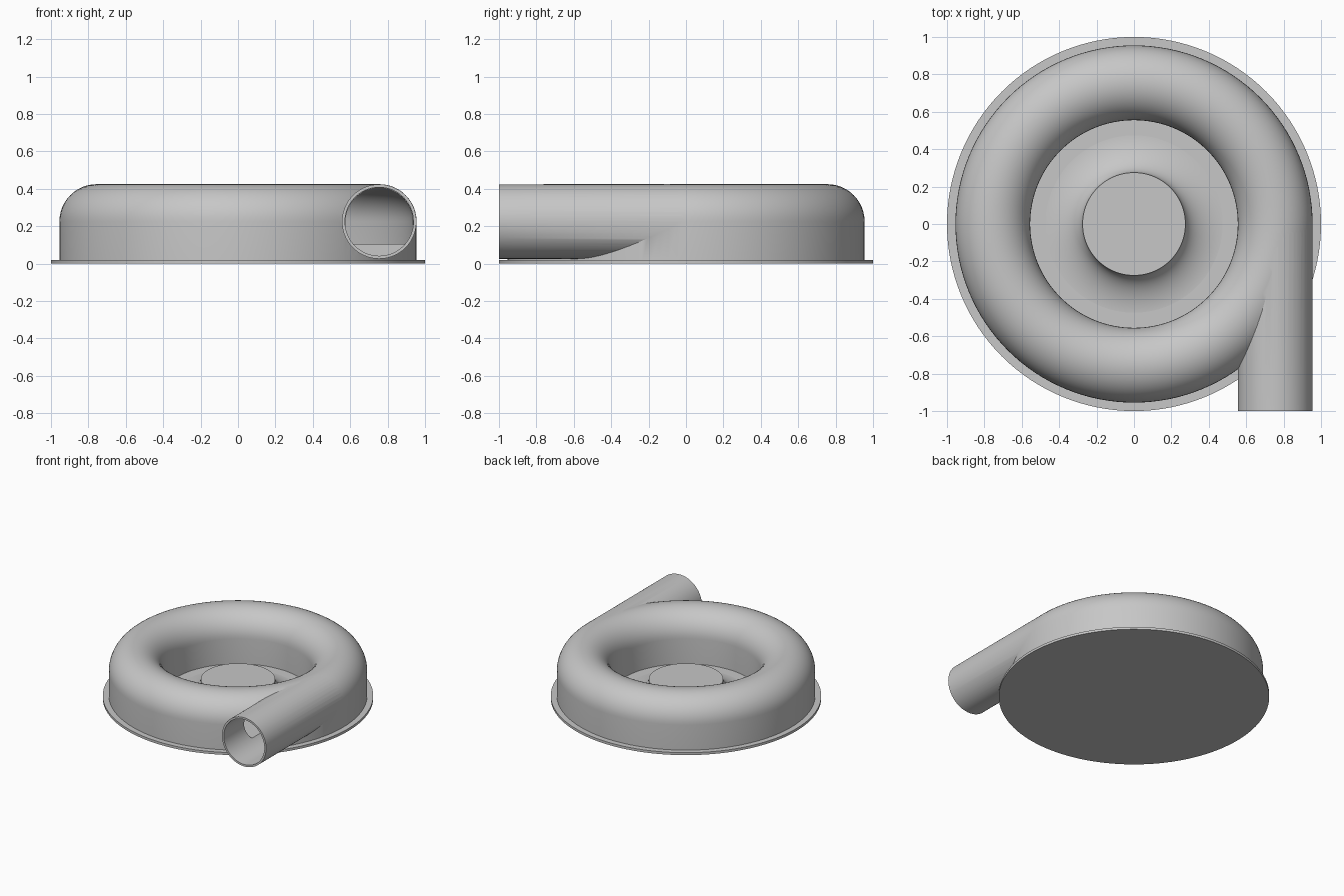
import bpy, bmesh, math
from mathutils import Matrix, Vector

default = bpy.data.objects.get("Cube")
if default:
    bpy.data.objects.remove(default, do_unlink=True)

RING, MID = 0.755, 0.225      # centre of the scroll section
TUBE, BORE = 0.2, 0.18        # outer and inner section radius

metal = bpy.data.materials.new("cast_grey")
metal.use_nodes = True
grey = (0.57, 0.57, 0.57, 1)
metal.diffuse_color = grey
metal.node_tree.nodes["Principled BSDF"].inputs["Base Color"].default_value = grey


def finish(name, bm):
    bmesh.ops.remove_doubles(bm, verts=bm.verts, dist=1e-5)
    bmesh.ops.recalc_face_normals(bm, faces=bm.faces)
    mesh = bpy.data.meshes.new(name)
    bm.to_mesh(mesh)
    bm.free()
    mesh.materials.append(metal)
    obj = bpy.data.objects.new(name, mesh)
    bpy.context.scene.collection.objects.link(obj)
    return obj


def revolve(name, profile, closed=True):
    """Spin an (r, z) profile around the z axis."""
    bm = bmesh.new()
    verts = [bm.verts.new((r, 0, z)) for r, z in profile]
    edges = [bm.edges.new(pair) for pair in zip(verts, verts[1:])]
    if closed:
        edges.append(bm.edges.new((verts[-1], verts[0])))
    bmesh.ops.spin(bm, geom=verts + edges, cent=(0, 0, 0), axis=(0, 0, 1),
                   angle=math.tau, steps=128)
    return finish(name, bm)


def arch(radius, bottom):
    """Section with straight sides and a half-round top."""
    top = [(RING + radius * math.cos(math.pi * i / 24),
            MID + radius * math.sin(math.pi * i / 24)) for i in range(25)]
    return [(RING + radius, bottom)] + top + [(RING - radius, bottom)]


def rod(name, radius, y0, y1):
    """Round bar along y on the outlet axis."""
    bm = bmesh.new()
    place = Matrix.Translation((RING, (y0 + y1) / 2, MID)) @ Matrix.Rotation(math.pi / 2, 4, "X")
    bmesh.ops.create_cone(bm, cap_ends=True, segments=80, radius1=radius,
                          radius2=radius, depth=y1 - y0, matrix=place)
    return finish(name, bm)


def combine(target, tool, operation):
    mod = target.modifiers.new(operation, "BOOLEAN")
    mod.operation, mod.object, mod.solver = operation, tool, "EXACT"
    bpy.context.view_layer.update()
    result = bpy.data.meshes.new_from_object(
        target.evaluated_get(bpy.context.evaluated_depsgraph_get()))
    target.modifiers.clear()
    target.data = result
    bpy.data.objects.remove(tool, do_unlink=True)


# Scroll housing with a tangential outlet pipe, hollowed out
housing = revolve("scroll_housing", arch(TUBE, 0.015))
combine(housing, rod("outlet_pipe", TUBE - 0.001, -1, 0), "UNION")
combine(housing, revolve("channel_cutter", arch(BORE, 0.105)), "DIFFERENCE")
combine(housing, rod("bore_cutter", BORE + 0.003, -1.1, 0.002), "DIFFERENCE")

# Back plate
plate = revolve("back_plate", [(0, 0), (1, 0), (1, 0.02), (0, 0.02)], closed=False)

# Central hub with a concave flare down to the plate
flare = [(0.5 - 0.225 * math.sin(a), 0.155 - 0.136 * math.cos(a))
         for a in (math.pi / 2 * i / 16 for i in range(17))]
hub = revolve("flared_hub", [(0, 0.01), (0.5, 0.01)] + flare + [(0, 0.155)], closed=False)

# Smooth the round surfaces, keep rims sharp
bpy.ops.object.select_all(action="DESELECT")
for obj in (housing, plate, hub):
    obj.select_set(True)
bpy.context.view_layer.objects.active = housing
bpy.ops.object.shade_smooth_by_angle(angle=math.radians(30))
